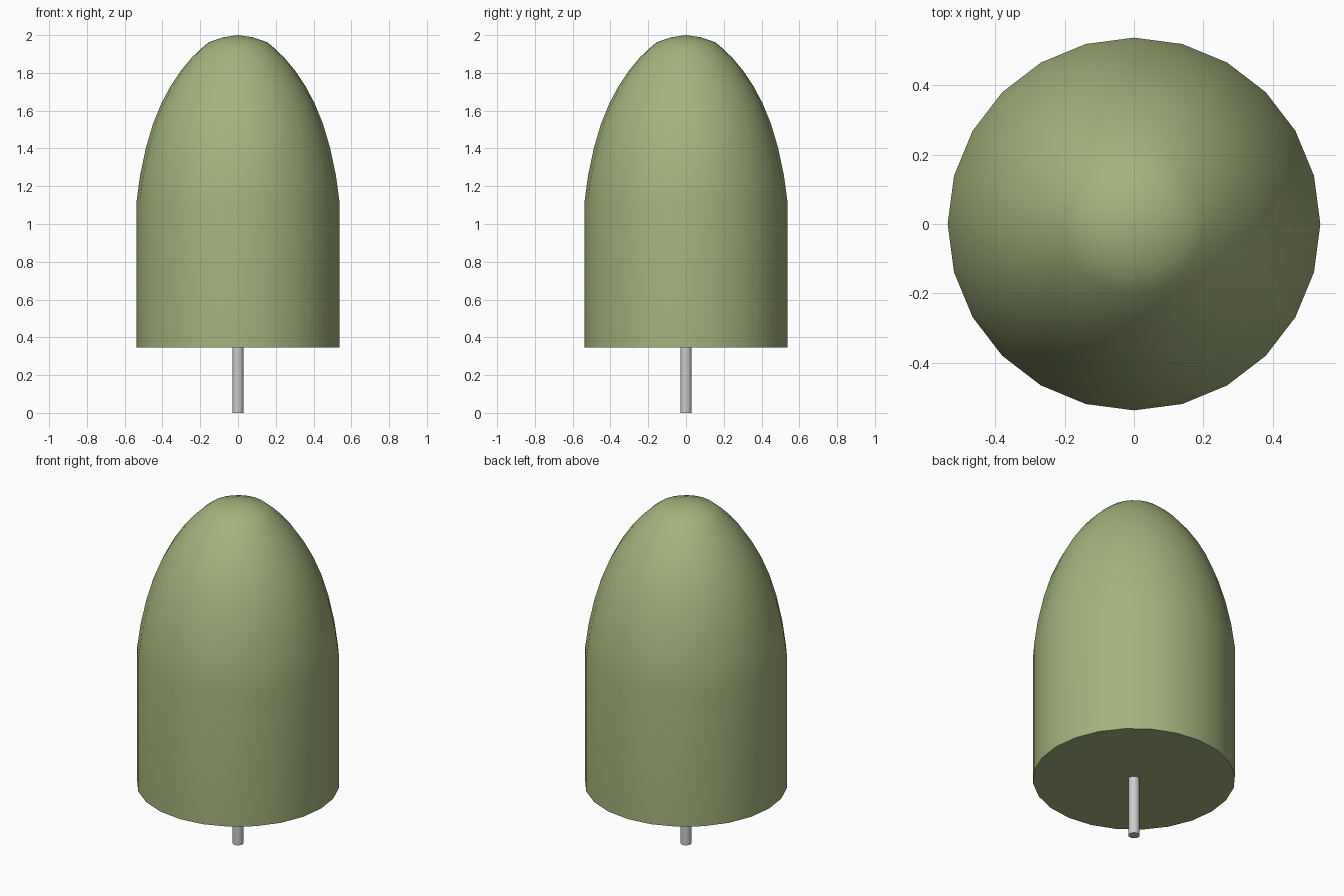
import bpy, bmesh
from math import cos, sin, pi, radians

if "Cube" in bpy.data.objects:
    bpy.data.objects.remove(bpy.data.objects["Cube"])


def lathe(name, profile, sides, color=None):
    """Revolve (radius, z) points about z; zero radius becomes a tip."""
    bm = bmesh.new()
    rings = []
    for r, z in profile:
        if r == 0:
            rings.append([bm.verts.new((0, 0, z))] * sides)
        else:
            rings.append([bm.verts.new((r * cos(2 * pi * i / sides), r * sin(2 * pi * i / sides), z))
                          for i in range(sides)])
    for low, high in zip(rings, rings[1:]):
        for i in range(sides):
            j = (i + 1) % sides
            bm.faces.new(list(dict.fromkeys((low[i], low[j], high[j], high[i]))))
    # Flat end caps
    bm.faces.new(rings[0][::-1])
    if profile[-1][0] > 0:
        bm.faces.new(rings[-1])
    bmesh.ops.recalc_face_normals(bm, faces=bm.faces)
    mesh = bpy.data.meshes.new(name)
    bm.to_mesh(mesh)
    bm.free()
    obj = bpy.data.objects.new(name, mesh)
    bpy.context.collection.objects.link(obj)
    if color:
        mat = bpy.data.materials.new(name + "_colour")
        mat.diffuse_color = color
        mat.use_nodes = True
        mat.node_tree.nodes["Principled BSDF"].inputs["Base Color"].default_value = mat.diffuse_color
        mesh.materials.append(mat)
    bpy.ops.object.select_all(action='DESELECT')
    obj.select_set(True)
    bpy.context.view_layer.objects.active = obj
    bpy.ops.object.shade_smooth_by_angle(angle=radians(35))
    return obj


# Foliage: straight lower drum with a rounded bullet-shaped crown
foliage_profile = [(0.537, 0.345), (0.537, 1.12), (0.518, 1.26), (0.487, 1.405),
                   (0.45, 1.53), (0.405, 1.64), (0.357, 1.73), (0.30, 1.815),
                   (0.25, 1.875), (0.20, 1.925), (0.155, 1.962), (0.08, 1.988), (0, 2.0)]
lathe("foliage", foliage_profile, 24, (0.37, 0.45, 0.20, 1))

# Thin trunk
lathe("trunk", [(0.03, 0), (0.03, 0.345)], 12)
